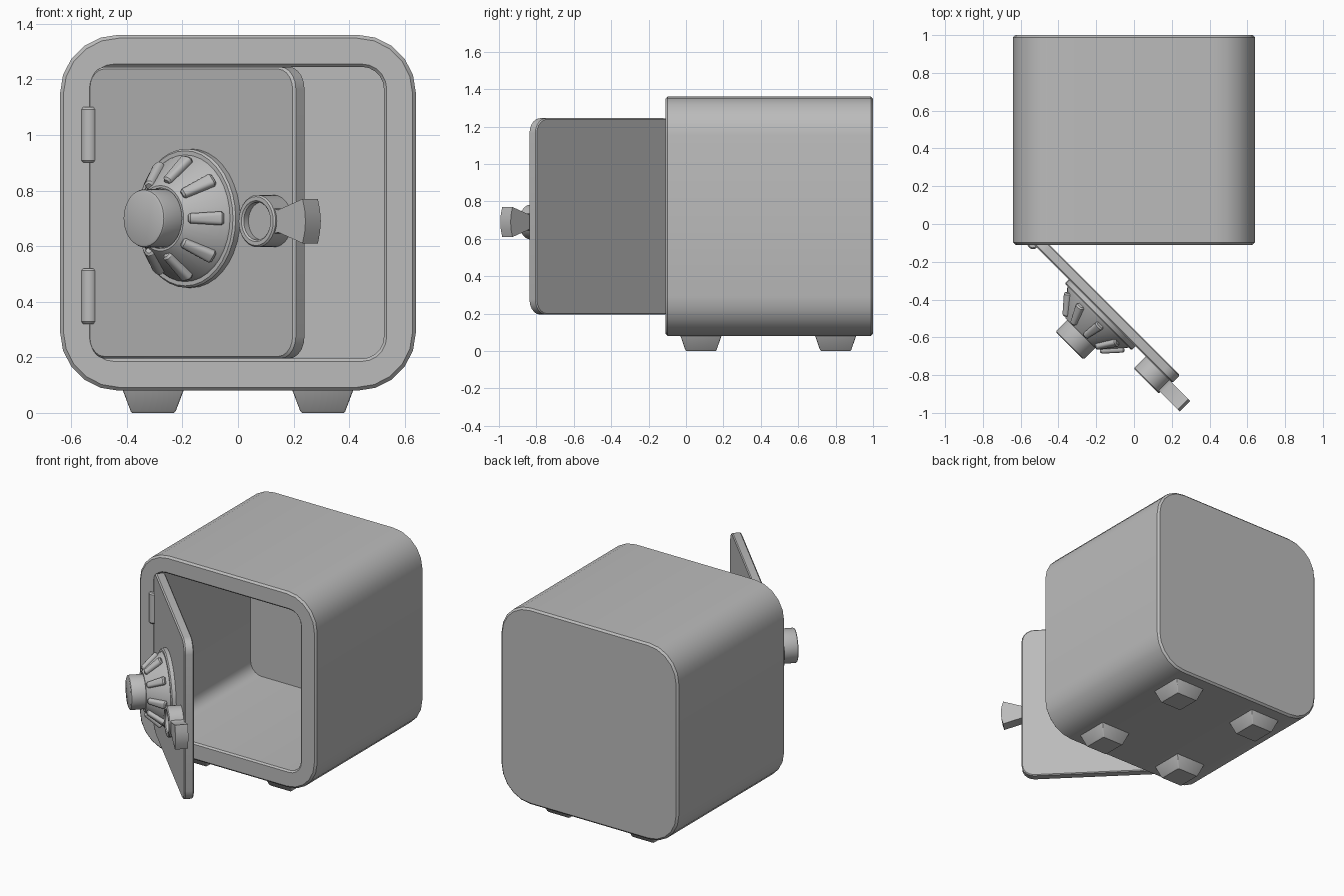
import bpy, bmesh
from math import cos, sin, pi, radians, atan2
from mathutils import Matrix, Vector

cube = bpy.data.objects.get("Cube")
if cube:
    bpy.data.objects.remove(cube, do_unlink=True)

GREY = (0.5, 0.5, 0.5, 1.0)
metal = bpy.data.materials.new("plain grey")
metal.use_nodes = True
metal.diffuse_color = GREY
metal.node_tree.nodes["Principled BSDF"].inputs["Base Color"].default_value = GREY


def finish(name, bm, matrix):
    """Turn a bmesh into a placed, shaded object."""
    bmesh.ops.remove_doubles(bm, verts=bm.verts, dist=1e-5)
    bmesh.ops.recalc_face_normals(bm, faces=bm.faces)
    bm.transform(matrix)
    mesh = bpy.data.meshes.new(name)
    bm.to_mesh(mesh)
    bm.free()
    mesh.materials.append(metal)
    obj = bpy.data.objects.new(name, mesh)
    bpy.context.collection.objects.link(obj)
    bpy.ops.object.select_all(action='DESELECT')
    obj.select_set(True)
    bpy.context.view_layer.objects.active = obj
    bpy.ops.object.shade_smooth_by_angle(angle=radians(32))
    return obj


def skin(bm, rings):
    """Bridge closed rings of points and cap both ends."""
    rows = [[bm.verts.new(p) for p in ring] for ring in rings]
    n = len(rows[0])
    for a, b in zip(rows, rows[1:]):
        for i in range(n):
            j = (i + 1) % n
            bm.faces.new((a[i], a[j], b[j], b[i]))
    bm.faces.new(rows[0])
    bm.faces.new(rows[-1])


def rounded_loft(name, sections, matrix, segs=5):
    """Loft rounded rectangles (y, width, height, radius) along y."""
    rings = []
    for y, w, h, r in sections:
        ring = []
        for k, (sx, sz) in enumerate([(1, 1), (-1, 1), (-1, -1), (1, -1)]):
            for s in range(segs + 1):
                a = (k + s / segs) * pi / 2
                ring.append((sx * (w / 2 - r) + r * cos(a), y,
                             sz * (h / 2 - r) + r * sin(a)))
        rings.append(ring)
    bm = bmesh.new()
    skin(bm, rings)
    return finish(name, bm, matrix)


def lathe(name, profile, matrix, segs=36):
    """Revolve (radius, height) points about the outward -y axis."""
    bm = bmesh.new()
    skin(bm, [[(max(r, 0.0005) * cos(2 * pi * i / segs), -h,
                max(r, 0.0005) * sin(2 * pi * i / segs)) for i in range(segs)]
              for r, h in profile])
    return finish(name, bm, matrix)


# Hollow body: outer shell, front rim and cavity in one skin
SIZE, HOLE, FRONT, BACK, EDGE = 1.28, 1.05, -0.11, 1.0, 0.012
rounded_loft("safe_body", [
    (BACK, SIZE - 2 * EDGE, SIZE - 2 * EDGE, 0.2),
    (BACK - EDGE, SIZE, SIZE, 0.21),
    (FRONT + EDGE, SIZE, SIZE, 0.21),
    (FRONT, SIZE - 2 * EDGE, SIZE - 2 * EDGE, 0.2),
    (FRONT, HOLE + 0.02, HOLE + 0.02, 0.09),
    (FRONT + 0.01, HOLE, HOLE, 0.08),
    (0.88, HOLE, HOLE, 0.08),
], Matrix.Translation((0, 0, 0.72)))

# Four tapered feet
for side, sx in (("left", 1), ("right", -1)):
    for end, y in (("front", 0.08), ("rear", 0.8)):
        place = Matrix.Translation((sx * 0.305, y, 0)) @ Matrix.Rotation(pi / 2, 4, 'X')
        rounded_loft(f"{end}_{side}_foot", [
            (0, 0.15, 0.155, 0.006), (0.006, 0.162, 0.167, 0.006),
            (0.085, 0.222, 0.222, 0.006)], place, segs=2)

# Two hinge barrels
for label, z in (("lower", 0.42), ("upper", 1.0)):
    lathe(f"{label}_hinge", [(0.023, -0.1), (0.03, -0.092), (0.03, 0.092), (0.023, 0.1)],
          Matrix.Translation((-0.535, -0.103, z)) @ Matrix.Rotation(-pi / 2, 4, 'X'), segs=16)

# Door, swung open about its hinge edge
swing = Matrix.Translation((-0.54, -0.10, 0)) @ Matrix.Rotation(radians(-45), 4, 'Z')


def on_door(u, z):
    return swing @ Matrix.Translation((u, 0, z))


rounded_loft("door", [
    (0, HOLE - 0.016, HOLE - 0.016, 0.075), (0.008, HOLE, HOLE, 0.08),
    (0.052, HOLE, HOLE, 0.08), (0.058, HOLE - 0.012, HOLE - 0.012, 0.075),
], on_door(HOLE / 2, 0.72))

# Combination dial: flange, cone and knob
dial = on_door(0.525, 0.70)
lathe("dial", [
    (0.25, -0.01), (0.25, 0.023), (0.243, 0.03), (0.228, 0.03), (0.224, 0.038),
    (0.123, 0.152), (0.118, 0.156), (0.109, 0.156), (0.109, 0.145), (0.105, 0.145),
    (0.105, 0.234), (0.102, 0.241), (0.094, 0.245), (0, 0.245)], dial)

# Grip ribs around the cone, wider at the outer end
base, tip = Vector((0.218, -0.052, 0)), Vector((0.133, -0.148, 0))
mid, slope = (base + tip) / 2, tip - base
half = slope.length / 2
lie = Matrix.Translation(mid) @ Matrix.Rotation(atan2(-slope.x, slope.y), 4, 'Z')
for i in range(9):
    turn = Matrix.Rotation(i * 2 * pi / 9, 4, 'Y')
    rounded_loft(f"dial_rib_{i + 1}", [
        (-half, 0.022, 0.036, 0.008), (-half + 0.008, 0.036, 0.05, 0.014),
        (half - 0.008, 0.034, 0.036, 0.014), (half, 0.02, 0.024, 0.008),
    ], dial @ turn @ lie, segs=3)

# Handle hub with a recessed face
grip = on_door(0.945, 0.69)
lathe("handle_hub", [
    (0.094, -0.01), (0.094, 0.084), (0.088, 0.09), (0.074, 0.09),
    (0.068, 0.084), (0.068, 0.06), (0, 0.06)], grip, segs=28)

# Flared handle lever
upper = [(0.08, 0.045), (0.1, 0.04), (0.225, 0.08), (0.236, 0.04)]
outline = upper + [(0.24, 0)] + [(u, -z) for u, z in reversed(upper)]
bm = bmesh.new()
skin(bm, [[(u, -n, z) for u, z in outline] for n in (0.0, 0.078)])
finish("handle_lever", bm, grip)
